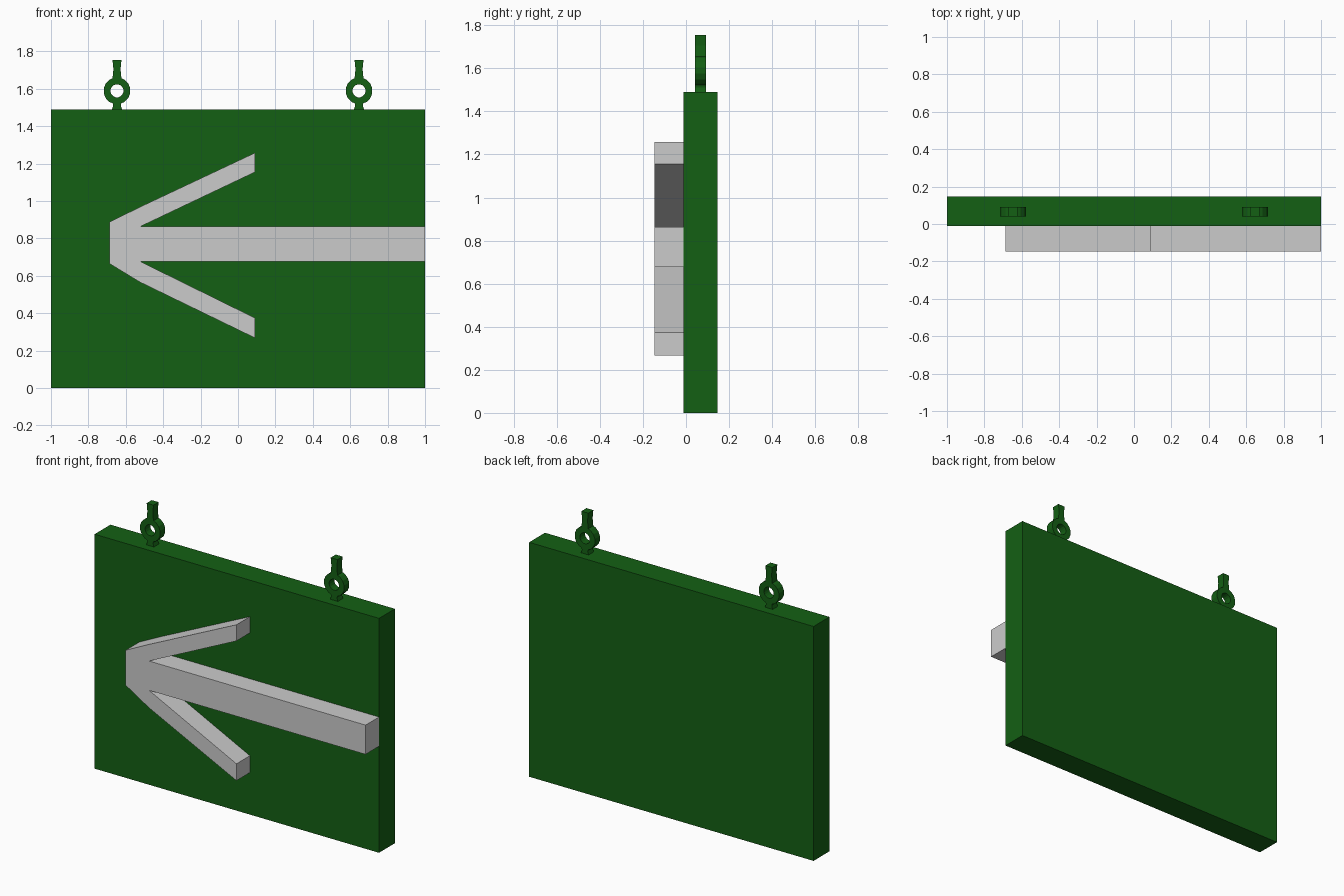
import bpy, bmesh
from math import pi, sin, cos

if "Cube" in bpy.data.objects:
    bpy.data.objects.remove(bpy.data.objects["Cube"])

green = bpy.data.materials.new("dark_green")
green.diffuse_color = (0.007, 0.117, 0.007, 1)
green.use_nodes = True
green.node_tree.nodes["Principled BSDF"].inputs["Base Color"].default_value = green.diffuse_color


def finish(bm, name, mat=None):
    bmesh.ops.recalc_face_normals(bm, faces=bm.faces[:])
    me = bpy.data.meshes.new(name)
    bm.to_mesh(me)
    bm.free()
    ob = bpy.data.objects.new(name, me)
    bpy.context.collection.objects.link(ob)
    if mat:
        me.materials.append(mat)
    return ob


def extrude(bm, faces, depth):
    """Extrude flat x-z faces along +y, keeping both caps."""
    res = bmesh.ops.extrude_face_region(bm, geom=faces, use_keep_orig=True)
    verts = [g for g in res["geom"] if isinstance(g, bmesh.types.BMVert)]
    bmesh.ops.translate(bm, vec=(0, depth, 0), verts=verts)


def add_profile(bm, pts, y0, y1):
    f = bm.faces.new([bm.verts.new((x, y0, z)) for x, z in pts])
    extrude(bm, [f], y1 - y0)


def add_ring(bm, cx, cz, r_out, r_in, y0, y1, n=16):
    loops = [[bm.verts.new((cx + r * cos(2 * pi * (i + 0.5) / n), y0,
                            cz + r * sin(2 * pi * (i + 0.5) / n)))
              for i in range(n)] for r in (r_out, r_in)]
    faces = [bm.faces.new((loops[0][i], loops[0][(i + 1) % n],
                           loops[1][(i + 1) % n], loops[1][i])) for i in range(n)]
    extrude(bm, faces, y1 - y0)


# Sign board
bm = bmesh.new()
add_profile(bm, [(-1, 0), (1, 0), (1, 1.49), (-1, 1.49)], -0.012, 0.147)
finish(bm, "sign_board", green)

# Raised arrow pointing left
bm = bmesh.new()
add_profile(bm, [(-0.687, 0.888), (-0.52, 0.97), (0.092, 1.258), (0.092, 1.155),
                 (-0.523, 0.863), (1, 0.863), (1, 0.677), (-0.523, 0.677),
                 (0.092, 0.374), (0.092, 0.267), (-0.524, 0.566),
                 (-0.687, 0.665)], -0.147, -0.012)
finish(bm, "arrow")

# Hanging eyelets: ring, foot and waisted upper stem
Y0, Y1 = 0.041, 0.092
for side, x in (("left", -0.647), ("right", 0.647)):
    bm = bmesh.new()
    add_ring(bm, x, 1.589, 0.072, 0.035, Y0, Y1)
    foot = [(0.027, 1.49), (0.02, 1.51), (0.024, 1.525)]
    stem = [(0.024, 1.654), (0.019, 1.705), (0.024, 1.755)]
    for half in (foot, stem):
        pts = [(x + w, z) for w, z in half] + [(x - w, z) for w, z in reversed(half)]
        add_profile(bm, pts, Y0, Y1)
    finish(bm, side + "_hanging_eyelet", green)
